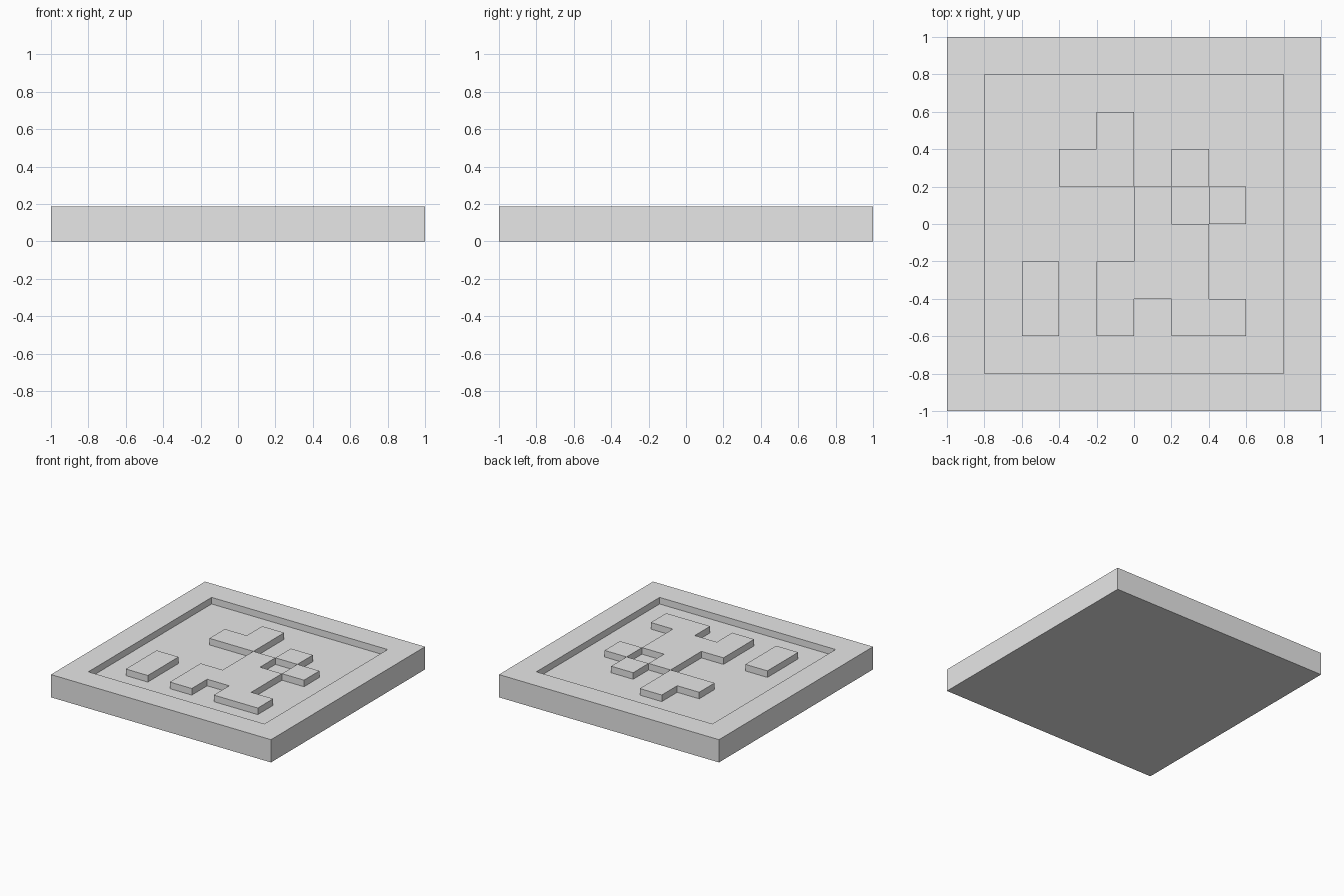
import bpy
import bmesh

cube = bpy.data.objects.get("Cube")
if cube:
    bpy.data.objects.remove(cube, do_unlink=True)

FLOOR, TOP = 0.133, 0.187
CELL = 0.2

# Raised cells of the plate, back row first
PATTERN = [
    "##########",
    "#........#",
    "#...#....#",
    "#..##.#..#",
    "#....#.#.#",
    "#....##..#",
    "#.#.###..#",
    "#.#.#.##.#",
    "#........#",
    "##########",
]


def extrude_up(bm, faces, height, keep):
    """Extrude a face region straight up, optionally keeping its old faces."""
    result = bmesh.ops.extrude_face_region(bm, geom=faces, use_keep_orig=keep)
    verts = [g for g in result["geom"] if isinstance(g, bmesh.types.BMVert)]
    top = [g for g in result["geom"] if isinstance(g, bmesh.types.BMFace)]
    bmesh.ops.translate(bm, verts=verts, vec=(0, 0, height))
    if not keep:
        old = [f for f in faces if f.is_valid]
        if old:
            bmesh.ops.delete(bm, geom=old, context="FACES")
    return top


def is_raised(face):
    c = face.calc_center_median()
    return PATTERN[int((1 - c.y) / CELL)][int((c.x + 1) / CELL)] == "#"


# Slab on a square grid, then the rim and pattern cells lifted from it
bm = bmesh.new()
n = len(PATTERN)
bmesh.ops.create_grid(bm, x_segments=n, y_segments=n, size=1)
floor = extrude_up(bm, bm.faces[:], FLOOR, keep=True)
extrude_up(bm, [f for f in floor if is_raised(f)], TOP - FLOOR, keep=False)
bmesh.ops.recalc_face_normals(bm, faces=bm.faces[:])

mesh = bpy.data.meshes.new("pattern_plate")
bm.to_mesh(mesh)
bm.free()
plate = bpy.data.objects.new("pattern_plate", mesh)
bpy.context.collection.objects.link(plate)

# Plain grey finish
grey = bpy.data.materials.new("light_grey")
grey.use_nodes = True
color = (0.8, 0.8, 0.8, 1)
grey.diffuse_color = color
grey.node_tree.nodes["Principled BSDF"].inputs["Base Color"].default_value = color
mesh.materials.append(grey)
